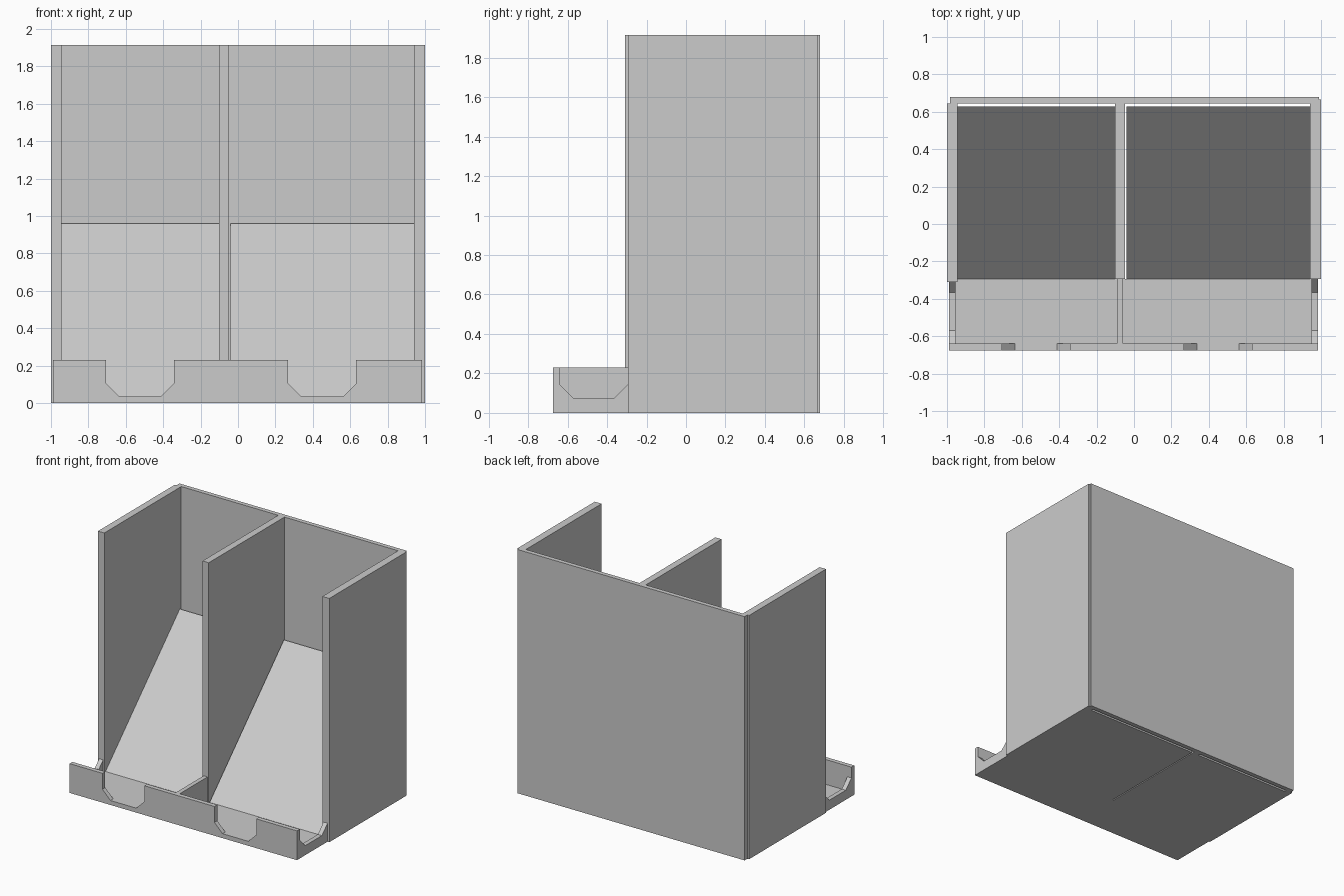
import bpy
import bmesh
from mathutils import Vector

cube = bpy.data.objects.get("Cube")
if cube:
    bpy.data.objects.remove(cube, do_unlink=True)

GREY = (0.6, 0.6, 0.6, 1.0)
grey = bpy.data.materials.new("light grey")
grey.use_nodes = True
grey.diffuse_color = GREY
grey.node_tree.nodes["Principled BSDF"].inputs["Base Color"].default_value = GREY


def extrude_profile(name, profile, axis, start, end):
    """Extrude an outline along x (outline is y, z) or along y (outline is x, z)."""
    def place(p):
        return (start, p[0], p[1]) if axis == "x" else (p[0], start, p[1])

    bm = bmesh.new()
    face = bm.faces.new([bm.verts.new(place(p)) for p in profile])
    grown = bmesh.ops.extrude_face_region(bm, geom=[face])["geom"]
    shift = Vector((1, 0, 0) if axis == "x" else (0, 1, 0)) * (end - start)
    bmesh.ops.translate(bm, vec=shift,
                        verts=[v for v in grown if isinstance(v, bmesh.types.BMVert)])
    bmesh.ops.recalc_face_normals(bm, faces=bm.faces)
    mesh = bpy.data.meshes.new(name)
    bm.to_mesh(mesh)
    bm.free()
    mesh.materials.append(grey)
    obj = bpy.data.objects.new(name, mesh)
    bpy.context.collection.objects.link(obj)
    return obj


def box(name, x, y, z):
    outline = [(x[0], z[0]), (x[1], z[0]), (x[1], z[1]), (x[0], z[1])]
    return extrude_profile(name, outline, "y", *y)


def notch(left, right, top, bottom, chamfer):
    """Outline of a chamfered notch, from right to left."""
    return [(right, top), (right, bottom + chamfer), (right - chamfer, bottom),
            (left + chamfer, bottom), (left, bottom + chamfer), (left, top)]


HEIGHT, LIP, FLOOR = 1.915, 0.23, 0.035
FRONT, MOUTH, BACK = -0.675, -0.295, 0.645

# Tall walls
box("right_wall", (-1.0, -0.945), (-0.31, BACK), (0, HEIGHT))
box("left_wall", (0.94, 1.0), (MOUTH, 0.665), (0, HEIGHT))
box("back_wall", (-0.985, 0.988), (BACK, 0.68), (0, HEIGHT))
box("divider", (-0.102, -0.048), (MOUTH, BACK), (0, HEIGHT))

# Sloping ramps, leaving a narrow slot behind them
ramp = [(MOUTH, 0), (0.627, 0), (0.627, 0.96), (MOUTH, FLOOR)]
extrude_profile("right_ramp", ramp, "x", -0.945, -0.102)
extrude_profile("left_ramp", ramp, "x", -0.04, 0.94)

# Front tray with a finger notch in front of each bay
box("tray_floor", (-0.99, 0.985), (-0.64, MOUTH), (0, FLOOR))
box("tray_divider", (-0.092, -0.058), (-0.64, MOUTH), (FLOOR, LIP))
lip = [(-0.99, 0), (0.985, 0), (0.985, LIP)]
lip += notch(0.268, 0.632, LIP, FLOOR, 0.07)
lip += notch(-0.706, -0.342, LIP, FLOOR, 0.07)
lip.append((-0.99, LIP))
extrude_profile("tray_lip", lip, "y", FRONT, -0.64)

# Notched tray sides
side = [(-0.64, FLOOR), (MOUTH, FLOOR)] + notch(-0.64, MOUTH, LIP, 0.075, 0.07)[1:5]
extrude_profile("tray_right_side", side, "x", -0.99, -0.955)
extrude_profile("tray_left_side", side, "x", 0.95, 0.985)
